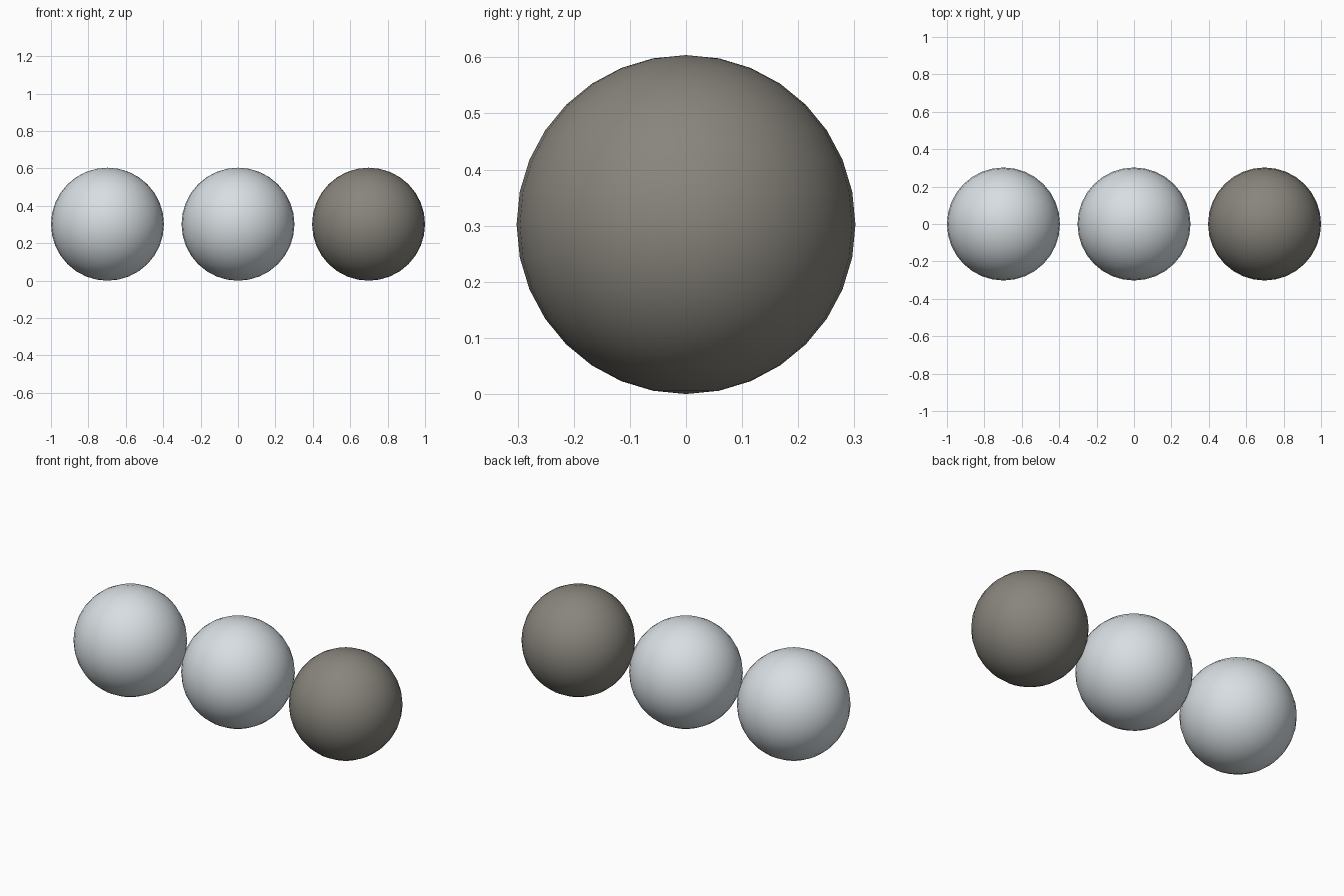
import bpy

if "Cube" in bpy.data.objects:
    bpy.data.objects.remove(bpy.data.objects["Cube"])

RADIUS = 0.302
SPACING = 0.698


def make_material(name, color):
    mat = bpy.data.materials.new(name)
    mat.diffuse_color = (*color, 1.0)
    mat.use_nodes = True
    mat.node_tree.nodes["Principled BSDF"].inputs["Base Color"].default_value = mat.diffuse_color
    return mat


def make_ball(name, x, mat):
    bpy.ops.mesh.primitive_uv_sphere_add(
        segments=32, ring_count=16, radius=RADIUS, location=(x, 0, RADIUS))
    ball = bpy.context.object
    ball.name = name
    ball.data.materials.append(mat)
    bpy.ops.object.shade_smooth()


pale_silver = make_material("pale silver", (0.68, 0.73, 0.76))
dark_taupe = make_material("dark taupe", (0.25, 0.235, 0.205))

# Row of three equal balls, the last one dark
make_ball("left_ball", -SPACING, pale_silver)
make_ball("middle_ball", 0, pale_silver)
make_ball("right_ball", SPACING, dark_taupe)
